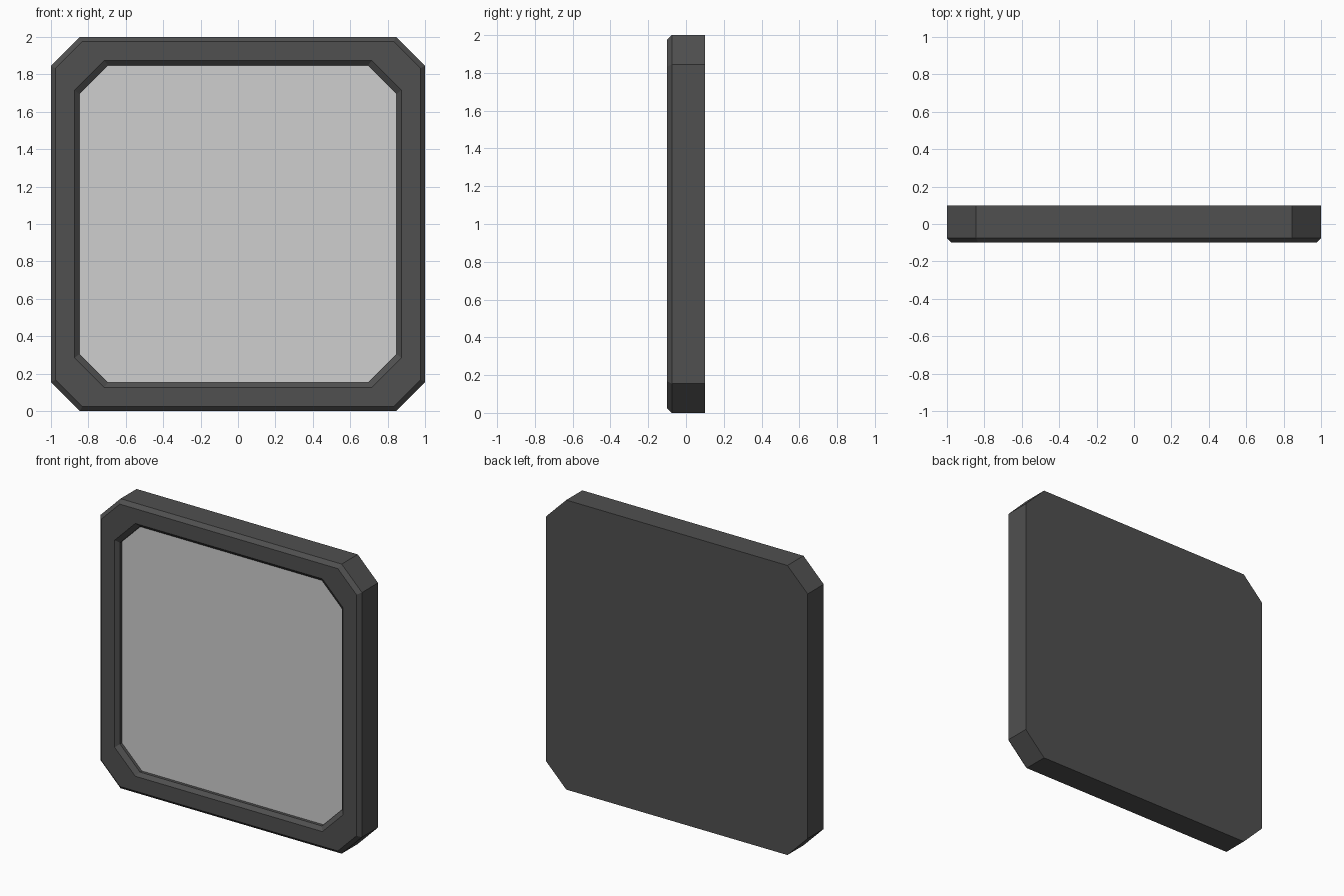
import bpy
import bmesh

cube = bpy.data.objects.get("Cube")
if cube:
    bpy.data.objects.remove(cube, do_unlink=True)


def make_material(name, color):
    mat = bpy.data.materials.new(name)
    mat.use_nodes = True
    mat.diffuse_color = color
    bsdf = next(n for n in mat.node_tree.nodes if n.type == 'BSDF_PRINCIPLED')
    bsdf.inputs["Base Color"].default_value = color
    bsdf.inputs["Roughness"].default_value = 0.6
    return mat


def ring(bm, half, corner, y):
    """Square loop with clipped corners, standing upright at depth y."""
    h, c = half, corner
    outline = [(c, -h), (h, -c), (h, c), (c, h), (-c, h), (-h, c), (-h, -c), (-c, -h)]
    return [bm.verts.new((x, y, z + 1)) for x, z in outline]


def loft(name, sections, mat):
    """Join successive clipped-square loops and cap both ends."""
    bm = bmesh.new()
    rings = [ring(bm, *s) for s in sections]
    for a, b in zip(rings, rings[1:]):
        for i in range(len(a)):
            j = (i + 1) % len(a)
            bm.faces.new((a[i], a[j], b[j], b[i]))
    bm.faces.new(rings[0])
    bm.faces.new(rings[-1])
    bmesh.ops.recalc_face_normals(bm, faces=bm.faces)
    mesh = bpy.data.meshes.new(name)
    bm.to_mesh(mesh)
    bm.free()
    mesh.materials.append(mat)
    obj = bpy.data.objects.new(name, mesh)
    bpy.context.collection.objects.link(obj)
    return obj


dark_grey = make_material("dark grey", (0.08, 0.08, 0.08, 1))
light_grey = make_material("light grey", (0.62, 0.62, 0.62, 1))

# Frame: back, outer wall, outer chamfer, front face, inner chamfer, recess
loft("frame", [
    (1.0, 0.845, 0.1),
    (1.0, 0.845, -0.075),
    (0.975, 0.833, -0.1),
    (0.873, 0.715, -0.1),
    (0.848, 0.695, -0.077),
    (0.848, 0.695, -0.05),
], dark_grey)

# Panel: thin plate set into the recess
loft("panel", [
    (0.848, 0.695, -0.049),
    (0.848, 0.695, -0.056),
], light_grey)
